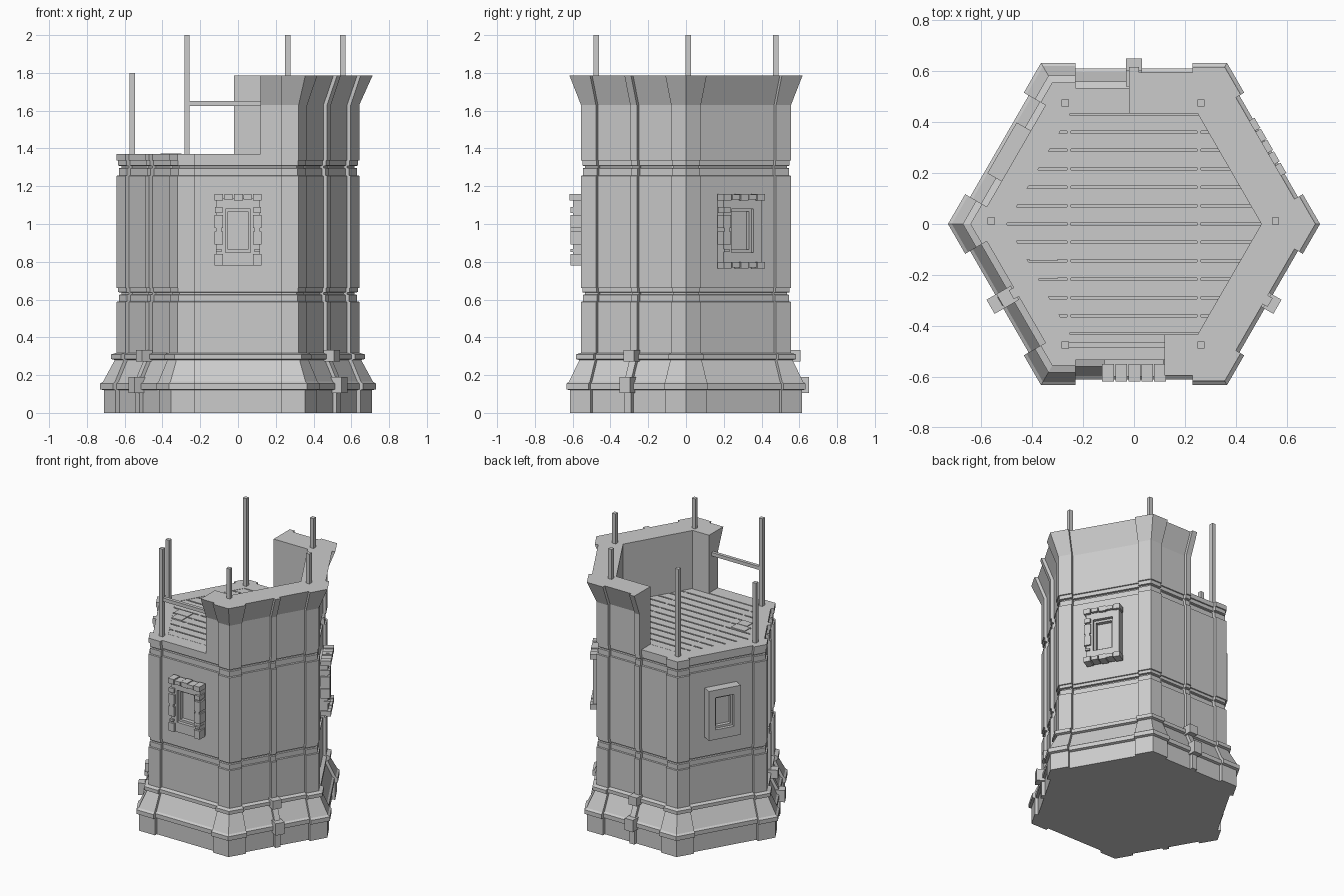
import bpy, bmesh
from math import sin, cos, radians, sqrt
from mathutils import Vector

if "Cube" in bpy.data.objects:
    bpy.data.objects.remove(bpy.data.objects["Cube"])

DEPTH, PIL, RIB = 0.022, 0.23, 0.02   # wall recess, pilaster edge, rib half width
RIB_FACES = (90, 210, 330)


def finish(name, bm):
    bmesh.ops.recalc_face_normals(bm, faces=bm.faces)
    me = bpy.data.meshes.new(name)
    bm.to_mesh(me)
    bm.free()
    ob = bpy.data.objects.new(name, me)
    bpy.context.collection.objects.link(ob)
    return ob


def on_face(angle, t, n, z):
    a = radians(angle)
    return Vector((n * cos(a) - t * sin(a), n * sin(a) + t * cos(a), z))


def loft(name, rings):
    bm = bmesh.new()
    rows = [[bm.verts.new(p) for p in r] for r in rings]
    c = len(rows[0])
    for lo, hi in zip(rows, rows[1:]):
        for i in range(c):
            j = (i + 1) % c
            bm.faces.new((lo[i], lo[j], hi[j], hi[i]))
    bm.faces.new(rows[0][::-1])
    bm.faces.new(rows[-1])
    return finish(name, bm)


def section(z, r):
    """Hexagon with corner pilasters and a central rib on every other face."""
    a, pts = r * sqrt(3) / 2, []
    w = a - DEPTH
    for ang in range(30, 390, 60):
        prof = [(-PIL, a), (-PIL, w)]
        if ang in RIB_FACES:
            prof += [(-RIB, w), (-RIB, a), (RIB, a), (RIB, w)]
        prof += [(PIL, w), (PIL, a), (r / 2, a)]
        pts += [on_face(ang, t, n, z) for t, n in prof]
    return pts


def hexagon(z, r):
    return [Vector((r * cos(radians(k)), r * sin(radians(k)), z)) for k in range(0, 360, 60)]


def add_box(bm, ang, t0, t1, n0, n1, z0, z1):
    lo = [bm.verts.new(on_face(ang, t, n, z0)) for t, n in ((t0, n0), (t1, n0), (t1, n1), (t0, n1))]
    hi = [bm.verts.new(on_face(ang, t, n, z1)) for t, n in ((t0, n0), (t1, n0), (t1, n1), (t0, n1))]
    bm.faces.new(lo)
    bm.faces.new(hi)
    for i in range(4):
        j = (i + 1) % 4
        bm.faces.new((lo[i], lo[j], hi[j], hi[i]))


def boxes(name, items):
    bm = bmesh.new()
    for it in items:
        add_box(bm, *it)
    return finish(name, bm)


def cut(ob, cutter):
    m = ob.modifiers.new("cut", 'BOOLEAN')
    m.operation, m.object, m.solver = 'DIFFERENCE', cutter, 'EXACT'
    bpy.context.view_layer.objects.active = ob
    bpy.ops.object.modifier_apply(modifier=m.name)
    bpy.data.objects.remove(cutter)


# tower body: plinth, tapered foot, mouldings and shaft
profile = [(0, .71), (.12, .71), (.125, .73), (.155, .73), (.165, .715), (.28, .652),
           (.285, .672), (.31, .672), (.318, .642), (.588, .642), (.59, .63), (.625, .63),
           (.627, .617), (.637, .617), (.639, .634), (.66, .634), (.662, .642), (1.255, .642),
           (1.257, .63), (1.295, .63), (1.297, .617), (1.307, .617), (1.309, .634),
           (1.335, .634), (1.337, .642), (1.37, .642)]
body = loft("tower_body", [section(z, r) for z, r in profile])
cut(body, loft("floor_cutter", [hexagon(1.345, .5), hexagon(1.5, .5)]))

# flared parapet, standing only on the right part
parapet = loft("parapet", [section(z, r) for z, r in ((1.365, .642), (1.63, .642), (1.785, .712))])
cut(parapet, loft("inner_cutter", [hexagon(1.3, .5), hexagon(1.9, .5)]))
cut(parapet, boxes("back_cutter", [(90, .02, 1, 0.001, 1, 1.3, 1.9)]))
cut(parapet, boxes("front_cutter", [(270, -1, .12, -0.002, 1, 1.3, 1.9)]))

# floor planks clipped to the hexagon
bm = bmesh.new()
ap = .5 * sqrt(3) / 2
pitch = ap / 6
for i in range(12):
    y0, y1 = -ap + i * pitch + .005, -ap + (i + 1) * pitch - .005
    x0, x1 = (.5 - abs(y) / sqrt(3) for y in (y0, y1))
    rings = [[bm.verts.new(p) for p in ((-x0, y0, z), (x0, y0, z), (x1, y1, z), (-x1, y1, z))]
             for z in (1.34, 1.368)]
    for ring in rings:
        bm.faces.new(ring)
    for k in range(4):
        j = (k + 1) % 4
        bm.faces.new((rings[0][k], rings[0][j], rings[1][j], rings[1][k]))
finish("floor_planks", bm)
boxes("floor_joists", [(270, x - .007, x + .007, -.41, .41, 1.34, 1.3675) for x in (-.255, .255)])
boxes("floor_hatch", [(270, -.41, -.3, .08, .145, 1.35, 1.373), (270, -.38, -.3, .15, .215, 1.35, 1.373)])

# poles and hand rail
W = .014
poles = [(-.27, .475, 1.36, 2), (-.27, -.475, 1.36, 2), (-.56, .012, 1.36, 1.8),
         (.263, .475, 1.77, 2), (.263, -.475, 1.77, 2), (.555, .012, 1.77, 2)]
boxes("poles", [(270, x - W, x + W, -y - W, -y + W, a, b) for x, y, a, b in poles])
boxes("hand_rail", [(270, -.27, .13, .463, .487, 1.625, 1.65)])

# clamps over the ribs at the foot mouldings
for ang in RIB_FACES:
    boxes("rib_clamp", [(ang, -.032, .032, .54, .605, .272, .333),
                        (ang, -.032, .032, .58, .65, .105, .19)])

# windows: frame, inner rim, pane and stone blocks on selected sides
ZB, ZT = .78, 1.135
for ang, sides in ((270, "LRT"), (30, "LTB"), (150, "")):
    def ring(w, z0, z1, iw, iz0, iz1, n):
        return [(ang, -w, -iw, .52, n, z0, z1), (ang, iw, w, .52, n, z0, z1),
                (ang, -iw, iw, .52, n, z0, iz0), (ang, -iw, iw, .52, n, iz1, z1)]
    boxes("window_frame", ring(.115, ZB, ZT, .067, .85, 1.08, .598))
    boxes("window_rim", ring(.067, .85, 1.08, .053, .865, 1.065, .575))
    boxes("window_pane", [(ang, -.055, .055, .52, .548, .86, 1.07)])
    blocks = []
    for s, x in (("L", -.102), ("R", .102)):
        if s in sides:
            for zc, h, w in ((1.075, .025, .02), (1.012, .055, .023), (.925, .055, .023),
                             (.968, .02, .015), (.86, .012, .015)):
                blocks.append((ang, x - w, x + w, .55, .612, zc - h / 1.6, zc + h / 1.6))
    for s, z in (("T", 1.142), ("B", .782)):
        if s in sides:
            for tc, h, w in ((-.102, .023, .018), (-.05, .023, .013), (-.008, .013, .017),
                             (.012, .014, .018), (.052, .023, .013), (.102, .023, .018)):
                blocks.append((ang, tc - h, tc + h, .55, .618, z - w, z + w))
    for x in (-.102, .102):
        if sides and "B" not in sides:
            blocks.append((ang, x - .022, x + .022, .55, .612, ZB, ZB + .06))
    if blocks:
        boxes("window_blocks", blocks)
